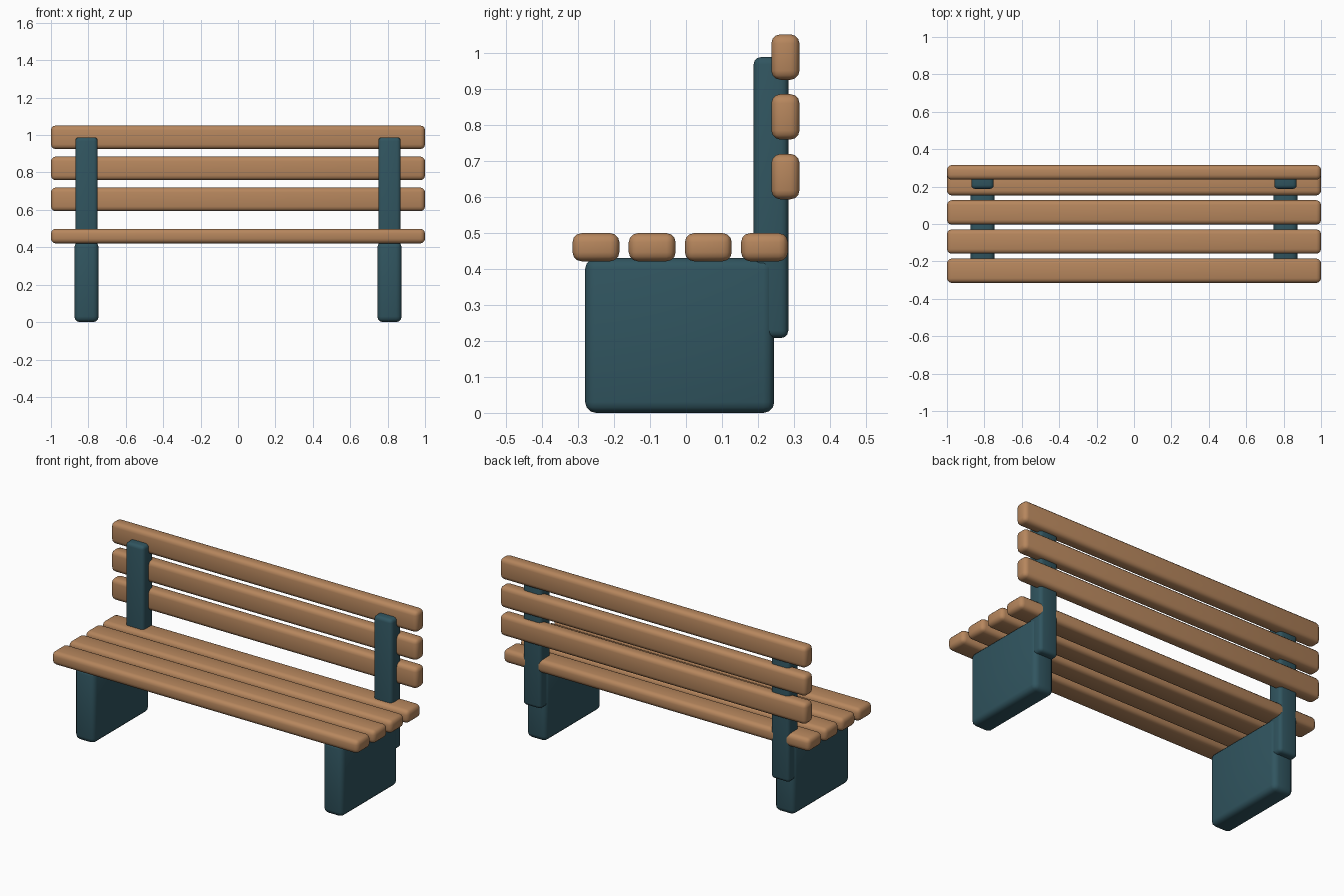
import bpy

if "Cube" in bpy.data.objects:
    bpy.data.objects.remove(bpy.data.objects["Cube"])


def material(name, color):
    m = bpy.data.materials.new(name)
    m.diffuse_color = color
    m.use_nodes = True
    m.node_tree.nodes["Principled BSDF"].inputs["Base Color"].default_value = m.diffuse_color
    return m


wood = material("wood", (0.47, 0.24, 0.11, 1))
iron = material("painted_metal", (0.03, 0.09, 0.115, 1))


def rounded_box(name, x, y, z, mat, bevel):
    """Box spanning the given (min, max) ranges, with rounded edges."""
    lo, hi = zip(x, y, z)
    center = [(a + b) / 2 for a, b in zip(lo, hi)]
    bpy.ops.mesh.primitive_cube_add(size=1, location=center)
    ob = bpy.context.object
    ob.name = name
    ob.scale = [b - a for a, b in zip(lo, hi)]
    bpy.ops.object.transform_apply(location=False, rotation=False, scale=True)
    mod = ob.modifiers.new("rounding", "BEVEL")
    mod.width = bevel
    mod.segments = 3
    bpy.ops.object.modifier_apply(modifier=mod.name)
    ob.data.materials.append(mat)
    bpy.ops.object.shade_smooth_by_angle()
    return ob


# Seat slats, front to back
for i in range(4):
    y = -0.25 + i * 0.156
    rounded_box(f"seat_slat_{i + 1}", (-1, 1), (y - 0.065, y + 0.065),
                (0.421, 0.499), wood, 0.025)

# Backrest slats, bottom to top
for i in range(3):
    z = 0.656 + i * 0.166
    rounded_box(f"back_slat_{i + 1}", (-1, 1), (0.237, 0.315),
                (z - 0.063, z + 0.063), wood, 0.025)

# Leg panel and backrest post on each side
for side, x in (("left", -0.81), ("right", 0.81)):
    rounded_box(f"{side}_leg_panel", (x - 0.065, x + 0.065), (-0.28, 0.245),
                (0, 0.43), iron, 0.03)
    rounded_box(f"{side}_back_post", (x - 0.06, x + 0.06), (0.188, 0.284),
                (0.208, 0.988), iron, 0.02)
